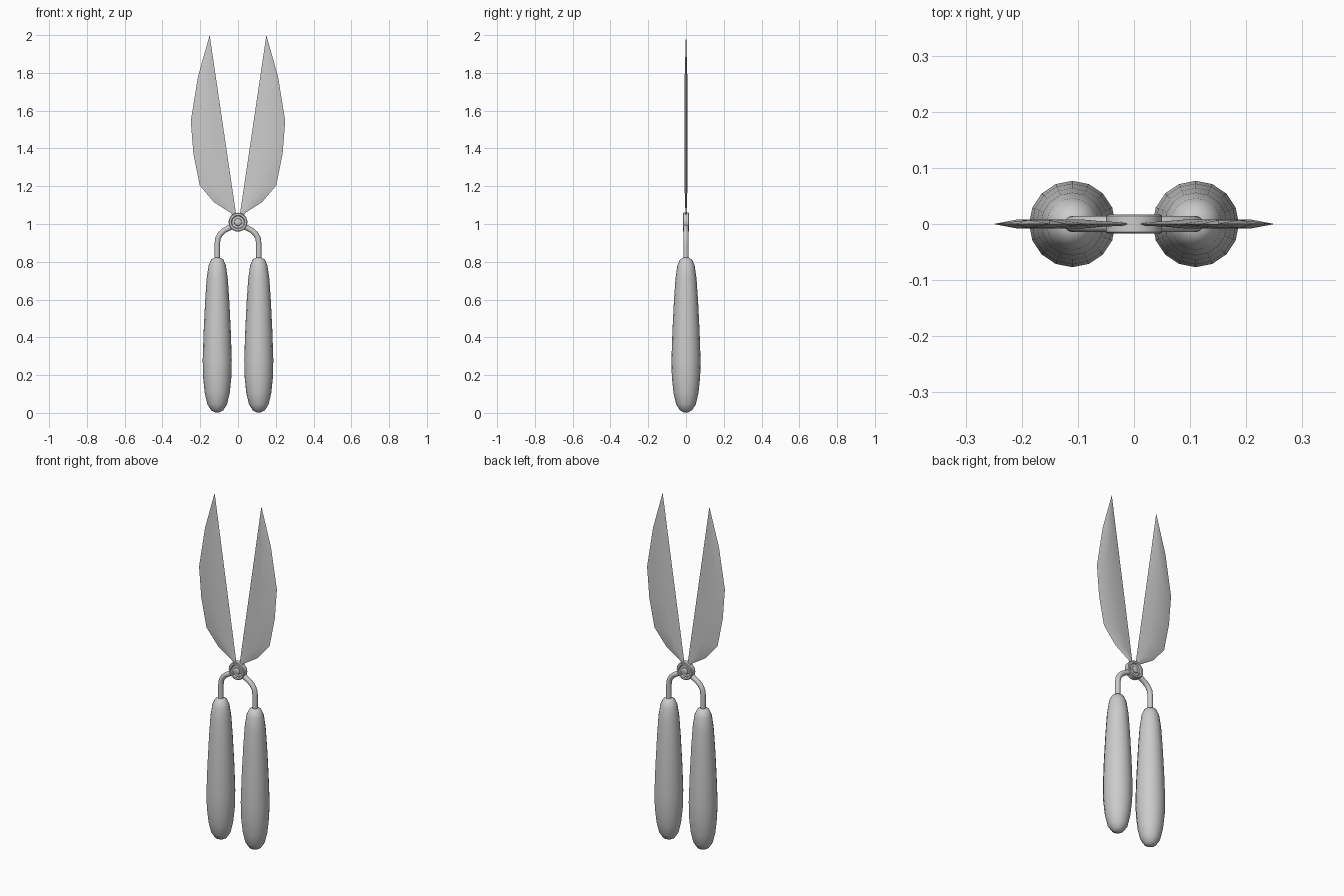
import bpy, bmesh, math
from mathutils import Vector

if "Cube" in bpy.data.objects:
    bpy.data.objects.remove(bpy.data.objects["Cube"])


def finish(name, bm, angle=40):
    bmesh.ops.recalc_face_normals(bm, faces=bm.faces)
    me = bpy.data.meshes.new(name)
    bm.to_mesh(me)
    bm.free()
    ob = bpy.data.objects.new(name, me)
    bpy.context.collection.objects.link(ob)
    bpy.ops.object.select_all(action='DESELECT')
    ob.select_set(True)
    bpy.context.view_layer.objects.active = ob
    bpy.ops.object.shade_smooth_by_angle(angle=math.radians(angle))
    return ob


def loft(name, rings, angle=40):
    bm = bmesh.new()
    vs = [[bm.verts.new(p) for p in r] for r in rings]
    n = len(rings[0])
    for a, b in zip(vs, vs[1:]):
        for i in range(n):
            j = (i + 1) % n
            bm.faces.new((a[i], a[j], b[j], b[i]))
    bm.faces.new(vs[0])
    bm.faces.new(vs[-1])
    bmesh.ops.remove_doubles(bm, verts=bm.verts, dist=1e-5)
    return finish(name, bm, angle)


def circle(c, u, v, r, n):
    return [Vector(c) + r * (math.cos(2 * math.pi * i / n) * Vector(u)
            + math.sin(2 * math.pi * i / n) * Vector(v)) for i in range(n)]


X, Y, Z = Vector((1, 0, 0)), Vector((0, 1, 0)), Vector((0, 0, 1))

# outer edge of blade: (x, z, half thickness)
BLADE = [(0.022, 1.03, 0.002), (0.037, 1.058, 0.003), (0.127, 1.115, 0.005),
         (0.203, 1.205, 0.008), (0.236, 1.37, 0.008), (0.25, 1.545, 0.008),
         (0.212, 1.78, 0.007), (0.1505, 1.998, 0.0007)]
# handle radius, height
GRIP = [(0.012, 0.003), (0.032, 0.014), (0.052, 0.045), (0.066, 0.105), (0.075, 0.19),
        (0.077, 0.28), (0.072, 0.43), (0.064, 0.59), (0.056, 0.71), (0.046, 0.78),
        (0.032, 0.812), (0.014, 0.822)]
# centre line of the bent tang
TANG = [(0.02, 0.99), (0.047, 0.98), (0.073, 0.966), (0.094, 0.947),
        (0.106, 0.925), (0.11, 0.895), (0.11, 0.79)]

for s, side in ((-1, "left"), (1, "right")):
    # blade, thick in the middle and sharp at both edges
    rings = []
    for xo, z, t in BLADE:
        xi = 0.01 + (z - 1.05) * 0.1475
        w = xo - xi
        pts = [(0, 0), (0.35, -1), (0.75, -1), (1, 0), (0.75, 1), (0.35, 1)]
        rings.append([(s * (xi + w * f), k * t, z) for f, k in pts])
    loft("blade_" + side, rings)

    # grip
    loft("handle_" + side, [circle((s * 0.11, 0, z), X, Y, r, 16) for r, z in GRIP], 50)

    # tang joining pivot and grip
    rings = []
    for i, (x, z) in enumerate(TANG):
        a, b = TANG[max(i - 1, 0)], TANG[min(i + 1, len(TANG) - 1)]
        d = Vector((s * (b[0] - a[0]), 0, b[1] - a[1])).normalized()
        rings.append(circle((s * x, 0, z), d.cross(Y), Y, 0.0145, 12))
    loft("tang_" + side, rings)

# pivot disc with a groove around a central rivet on both faces
half = [(0.012, 0.016), (0.018, 0.013), (0.02, 0.009), (0.032, 0.009),
        (0.036, 0.017), (0.046, 0.017), (0.05, 0.014)]
prof = [(r, -y) for r, y in half] + [(r, y) for r, y in reversed(half)]
loft("pivot", [circle((0, y, 1.01), X, Z, r, 24) for r, y in prof], 35)
